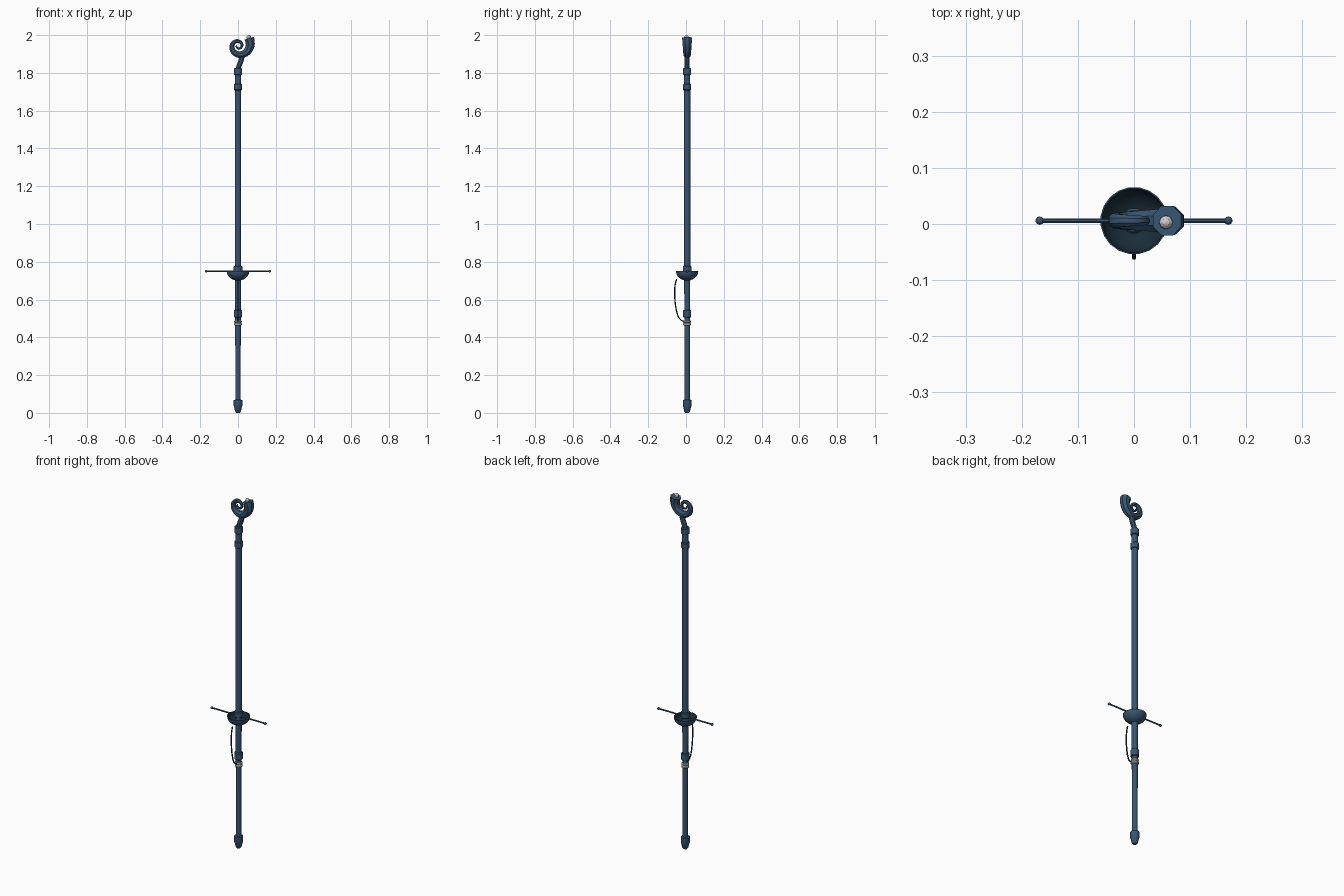
import bpy, bmesh, math
from mathutils import Vector

if "Cube" in bpy.data.objects:
    bpy.data.objects.remove(bpy.data.objects["Cube"])

CY = 0.006  # shaft axis sits slightly behind the centre


def material(name, rgb):
    m = bpy.data.materials.new(name)
    m.diffuse_color = (*rgb, 1)
    m.use_nodes = True
    m.node_tree.nodes["Principled BSDF"].inputs["Base Color"].default_value = m.diffuse_color
    return m


BLUE = material("steel_blue", (0.040, 0.090, 0.165))
DARK = material("dark_navy", (0.010, 0.026, 0.042))
PALE = material("pale_grey", (0.60, 0.60, 0.60))


def skin(name, rings, mats, cap=True, inner=None):
    """Join rings of points into a closed tube."""
    bm = bmesh.new()
    rows = [[bm.verts.new(p) for p in r] for r in rings]
    n = len(rows[0])
    for k in range(len(rows) - 1):
        for i in range(n):
            j = (i + 1) % n
            f = bm.faces.new((rows[k][i], rows[k][j], rows[k + 1][j], rows[k + 1][i]))
            if inner is not None and k >= inner:
                f.material_index = 1
    if cap:
        bm.faces.new(rows[0][::-1])
        bm.faces.new(rows[-1])
    bmesh.ops.recalc_face_normals(bm, faces=bm.faces)
    me = bpy.data.meshes.new(name)
    bm.to_mesh(me)
    bm.free()
    ob = bpy.data.objects.new(name, me)
    bpy.context.collection.objects.link(ob)
    for m in mats:
        me.materials.append(m)
    bpy.context.view_layer.objects.active = ob
    ob.select_set(True)
    bpy.ops.object.shade_smooth_by_angle(angle=math.radians(40))
    ob.select_set(False)
    return ob


def lathe(name, profile, mats=(BLUE,), n=12, cap=True, inner=None):
    """Turn (radius, z) pairs about the shaft axis."""
    rings = [[(r * math.cos((i + .5) * math.tau / n), CY + r * math.sin((i + .5) * math.tau / n), z)
              for i in range(n)] for r, z in profile]
    return skin(name, rings, mats, cap, inner)


def sweep(name, pts, radii, side, mat, n=8):
    """Sweep a round section along a planar path; side is the plane normal."""
    pts, side = [Vector(p) for p in pts], Vector(side)
    rings = []
    for k, p in enumerate(pts):
        t = (pts[min(k + 1, len(pts) - 1)] - pts[max(k - 1, 0)]).normalized()
        u = side.cross(t)
        rings.append([p + radii[k] * (u * math.cos((i + .5) * math.tau / n) +
                                      side * math.sin((i + .5) * math.tau / n)) for i in range(n)])
    return skin(name, rings, (mat,))


def smooth_path(pts, steps=5):
    """Catmull-Rom through the points."""
    P = [Vector(p) for p in pts]
    P = [2 * P[0] - P[1]] + P + [2 * P[-1] - P[-2]]
    out = []
    for a, b, c, d in zip(P, P[1:], P[2:], P[3:]):
        for s in range(steps):
            t = s / steps
            out.append(0.5 * (2 * b + (c - a) * t + (2 * a - 5 * b + 4 * c - d) * t * t
                              + (3 * b - a - 3 * c + d) * t ** 3))
    return out + [P[-2]]


# Shaft and foot
lathe("shaft", [(.0145, .03), (.0155, .60), (.0175, .80), (.0175, 1.72), (.016, 1.80)])
lathe("foot_cap", [(.010, 0), (.016, .008), (.021, .030), (.0235, .036), (.0235, .068), (.016, .070)])

# Collars along the shaft
for i, (z0, z1, r) in enumerate([(.505, .545, .022), (.745, .778, .0235), (1.708, 1.742, .022), (1.788, 1.825, .022)]):
    lathe(f"collar_{i + 1}", [(r - .003, z0), (r, z0 + .003), (r, z1 - .003), (r - .003, z1)])

# Pale binding rings
for i, z in enumerate((.462, .476)):
    lathe(f"binding_ring_{i + 1}", [(.017, z), (.021, z + .004), (.021, z + .010), (.017, z + .014)], (PALE,), 10)

# Open bowl guard with a dark inside
outer = [(.06 * math.cos(a), .75 - .05 * math.sin(a)) for a in [math.radians(75 - 15 * k) for k in range(6)]]
inside = [(r * .96, .7505 - (.75 - z) * .95) for r, z in reversed(outer)]
lathe("bowl_guard", outer + inside, (BLUE, DARK), 20, cap=False, inner=len(outer))

# Cross bar with ball ends
sweep("cross_bar", [(-.168, CY, .75), (.168, CY, .75)], [.0042] * 2, (0, 1, 0), BLUE)
for name, s in (("left", -1), ("right", 1)):
    bpy.ops.mesh.primitive_uv_sphere_add(segments=10, ring_count=6, radius=.0075, location=(s * .168, CY, .75))
    ball = bpy.context.object
    ball.name = name + "_bar_ball"
    ball.data.materials.append(BLUE)
    bpy.ops.object.shade_smooth_by_angle(angle=math.radians(60))
    ball.select_set(False)

# Hanging cord
cord = smooth_path([(0, -.050, .708), (0, -.058, .675), (0, -.060, .625), (0, -.055, .565),
                    (0, -.043, .515), (0, -.028, .493), (0, -.010, .483)])
sweep("hanging_cord", cord, [.0038] * len(cord), (1, 0, 0), DARK, 6)

# Neck bending into the horn
neck = smooth_path([(0, CY, 1.80), (.004, CY, 1.832), (.015, CY, 1.862), (.024, CY, 1.893)])
sweep("neck", neck, [.0145] * len(neck), (0, 1, 0), BLUE)

# Spiral horn: logarithmic spiral, widening outward
pts, rad = [], []
for k in range(45):
    a = -200 + k * (595 / 44)
    r = .034 * 1.35 ** ((a - 180) / 90)
    pts.append((.002 + r * math.cos(math.radians(a)), CY, 1.943 + r * math.sin(math.radians(a))))
    rad.append(.405 * r)
sweep("spiral_horn", pts, rad, (0, 1, 0), BLUE)

# Pale tip set in the horn's mouth
bpy.ops.mesh.primitive_uv_sphere_add(segments=8, ring_count=6, radius=.0125, location=(.057, CY - .003, 1.9875))
tip = bpy.context.object
tip.name = "pale_tip"
tip.data.materials.append(PALE)
